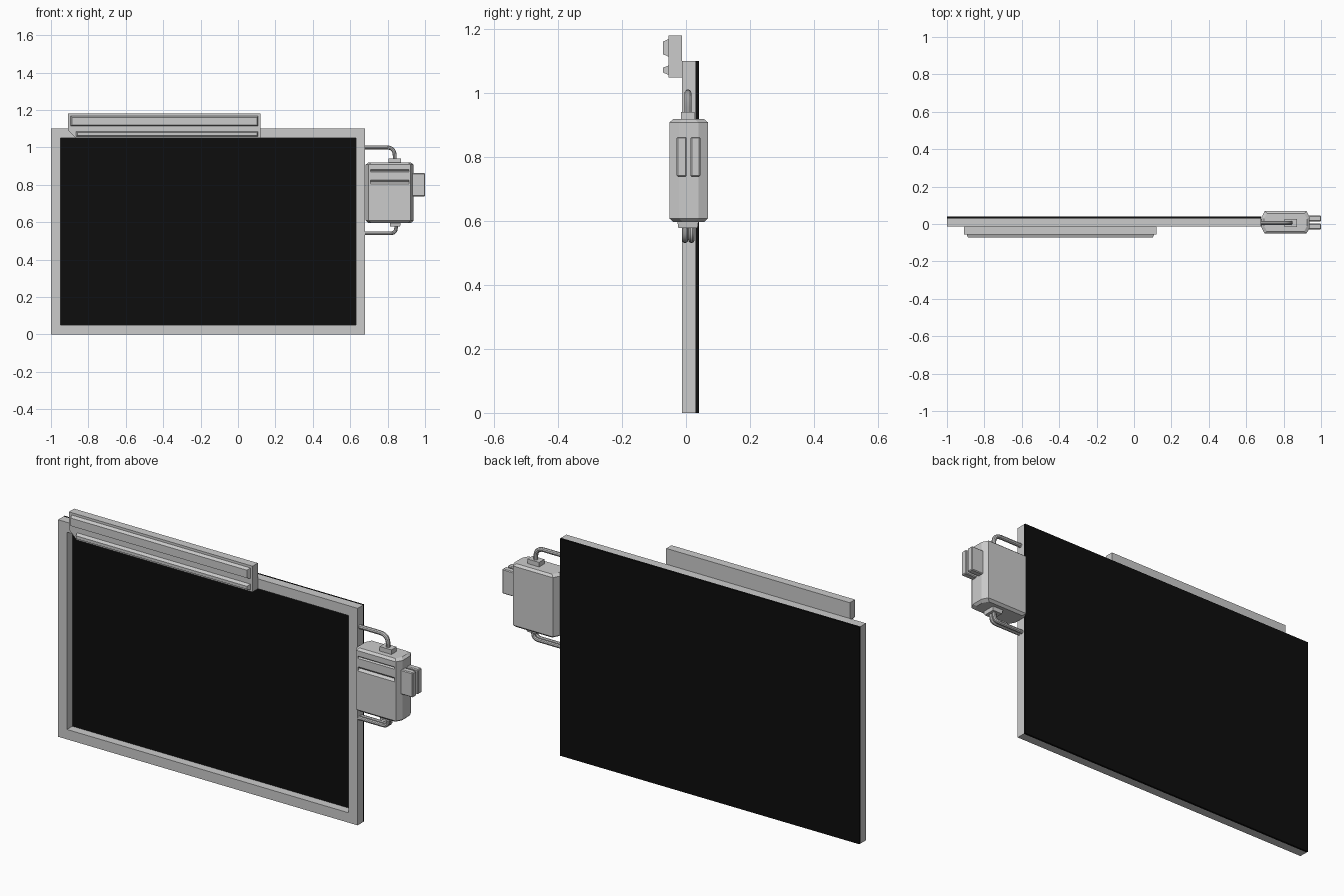
import bpy, bmesh
from mathutils import Vector, Matrix

cube = bpy.data.objects.get("Cube")
if cube:
    bpy.data.objects.remove(cube, do_unlink=True)


def material(name, value):
    m = bpy.data.materials.new(name)
    m.use_nodes = True
    rgba = (value, value, value, 1)
    m.diffuse_color = rgba
    m.node_tree.nodes["Principled BSDF"].inputs["Base Color"].default_value = rgba
    return m


GREY = material("light_grey", 0.6)
BLACK = material("black", 0.004)


def finish(name, bm, mat):
    bmesh.ops.recalc_face_normals(bm, faces=bm.faces)
    mesh = bpy.data.meshes.new(name)
    bm.to_mesh(mesh)
    bm.free()
    ob = bpy.data.objects.new(name, mesh)
    bpy.context.collection.objects.link(ob)
    mesh.materials.append(mat)
    return ob


def box(name, x, y, z, mat=GREY, taper=None):
    """Box from ranges; taper=(axis, side, inset) shrinks the far face."""
    bm = bmesh.new()
    bmesh.ops.create_cube(bm, size=1)
    mid = Vector([(r[0] + r[1]) / 2 for r in (x, y, z)])
    size = Vector([r[1] - r[0] for r in (x, y, z)])
    for v in bm.verts:
        far = taper and v.co[taper[0]] * taper[1] > 0
        for i in range(3):
            s = 1 if v.co[i] > 0 else -1
            inset = taper[2] if far and i != taper[0] else 0
            v.co[i] = mid[i] + s * (size[i] / 2 - inset)
    return finish(name, bm, mat)


def prism(name, outline, y0, y1, mat=GREY):
    """Outline in x and z, extruded along y."""
    bm = bmesh.new()
    face = bm.faces.new([bm.verts.new((x, y0, z)) for x, z in outline])
    out = bmesh.ops.extrude_face_region(bm, geom=[face])
    moved = [g for g in out["geom"] if isinstance(g, bmesh.types.BMVert)]
    bmesh.ops.translate(bm, verts=moved, vec=(0, y1 - y0, 0))
    return finish(name, bm, mat)


def pipe(name, points, radius, bend):
    """Round tube along corner points, with the inner corners rounded."""
    pts = [Vector(p) for p in points]
    path = [pts[0]]
    for a, b, c in zip(pts, pts[1:], pts[2:]):
        p, q = b + (a - b).normalized() * bend, b + (c - b).normalized() * bend
        for i in range(7):
            t = i / 6
            path.append(p * (1 - t) ** 2 + b * 2 * t * (1 - t) + q * t ** 2)
    path.append(pts[-1])
    curve = bpy.data.curves.new(name, "CURVE")
    curve.dimensions = "3D"
    curve.bevel_depth = radius
    curve.bevel_resolution = 3
    curve.use_fill_caps = True
    spline = curve.splines.new("POLY")
    spline.points.add(len(path) - 1)
    for sp, co in zip(spline.points, path):
        sp.co = (*co, 1)
    ob = bpy.data.objects.new(name, curve)
    bpy.context.collection.objects.link(ob)
    curve.materials.append(GREY)
    return ob


# Frame: outer outline bridged to the inner opening, front and back
bm = bmesh.new()
rings = []
for y in (-0.013, 0.03):
    for x0, x1, z0, z1 in ((-1, 0.68, 0, 1.1), (-0.95, 0.63, 0.05, 1.05)):
        rings.append([bm.verts.new((x, y, z)) for x, z in
                      ((x0, z0), (x1, z0), (x1, z1), (x0, z1))])
for a, b in ((0, 1), (1, 3), (3, 2), (2, 0)):
    for i in range(4):
        j = (i + 1) % 4
        bm.faces.new((rings[a][i], rings[a][j], rings[b][j], rings[b][i]))
finish("panel_frame", bm, GREY)
box("back_panel", (-1, 0.68), (0.03, 0.04), (0, 1.1), BLACK)

# Top rail with a clipped lower corner and two raised strips
prism("top_rail", [(-0.91, 1.18), (-0.91, 1.092), (-0.867, 1.049),
                   (0.12, 1.049), (0.12, 1.18)], -0.055, -0.013)
for name, x0, z in (("upper_strip", -0.895, (1.114, 1.168)),
                    ("lower_strip", -0.865, (1.057, 1.086))):
    box(name, (x0, 0.108), (-0.072, -0.055), z, taper=(1, -1, 0.007))

# Side box: clipped upright corners, slightly bevelled top and bottom
X0, X1, Y0, Y1 = 0.683, 0.938, -0.052, 0.069
CX, CY = 0.016, 0.03
bm = bmesh.new()
loops = []
for z, d in ((0.597, 0.012), (0.608, 0), (0.908, 0), (0.918, 0.012)):
    x0, x1, y0, y1 = X0 + d, X1 - d, Y0 + d, Y1 - d
    ring = [(x0 + CX, y0), (x1 - CX, y0), (x1, y0 + CY), (x1, y1 - CY),
            (x1 - CX, y1), (x0 + CX, y1), (x0, y1 - CY), (x0, y0 + CY)]
    loops.append([bm.verts.new((x, y, z)) for x, y in ring])
for lo, hi in zip(loops, loops[1:]):
    for i in range(8):
        j = (i + 1) % 8
        bm.faces.new((lo[i], lo[j], hi[j], hi[i]))
bm.faces.new(loops[0])
bm.faces.new(loops[-1])
side_box = finish("side_box", bm, GREY)

# Two V grooves across the front of the side box
for z, r in ((0.875, 0.006), (0.816, 0.011)):
    bm = bmesh.new()
    bmesh.ops.create_cone(bm, cap_ends=True, segments=4, radius1=r, radius2=r,
                          depth=0.205, matrix=Matrix.Rotation(1.5708, 4, "Y"))
    bmesh.ops.translate(bm, verts=bm.verts, vec=(0.812, Y0, z))
    cutter = finish("groove_cutter", bm, GREY)
    cutter.hide_render = True
    cutter.hide_set(True)
    cut = side_box.modifiers.new("groove", "BOOLEAN")
    cut.operation = "DIFFERENCE"
    cut.solver = "EXACT"
    cut.object = cutter

# Pair of tabs on the outer side
for name, y in (("front_tab", -0.029), ("rear_tab", 0.014)):
    tab = box(name, (0.93, 1.0), (y, y + 0.031), (0.738, 0.863))
    bevel = tab.modifiers.new("soft_edges", "BEVEL")
    bevel.width = 0.004

# Collars and pipes joining the box to the frame
box("top_collar", (0.805, 0.871), (-0.015, 0.027), (0.91, 0.941))
box("bottom_collar", (0.81, 0.871), (-0.028, 0.04), (0.578, 0.605),
    taper=(2, -1, 0.004))
pipes = [pipe("top_pipe", [(0.67, 0.006, 1.0), (0.838, 0.006, 1.0),
                           (0.838, 0.006, 0.93)], 0.011, 0.045)]
for name, y in (("front_lower_pipe", -0.003), ("rear_lower_pipe", 0.017)):
    pipes.append(pipe(name, [(0.67, y, 0.541), (0.845, y, 0.541),
                             (0.845, y, 0.59)], 0.01, 0.03))

# Smooth the round pipes
bpy.ops.object.select_all(action="DESELECT")
for ob in pipes:
    ob.select_set(True)
bpy.context.view_layer.objects.active = pipes[0]
bpy.ops.object.convert(target="MESH")
bpy.ops.object.shade_smooth_by_angle()
